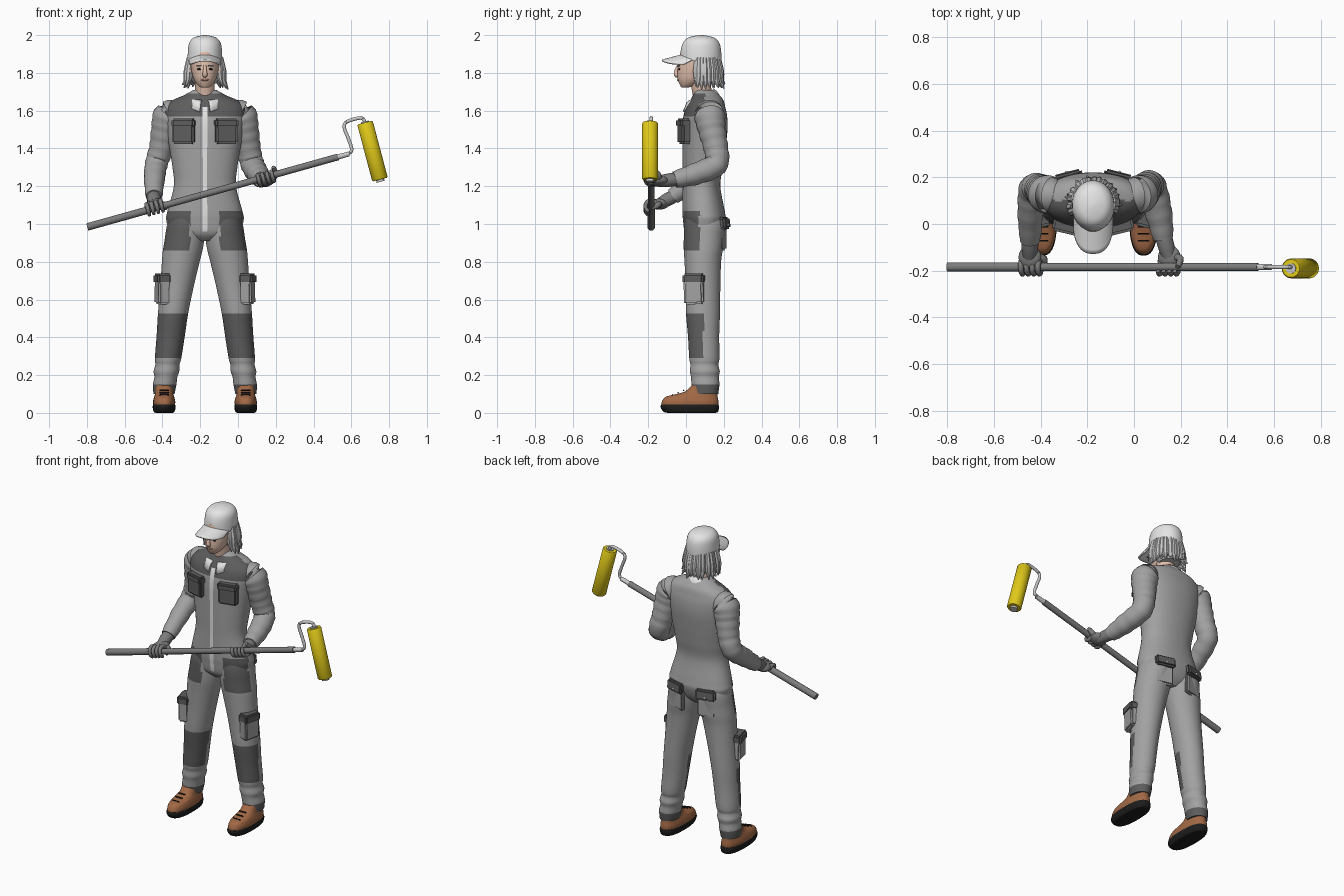
import bpy, bmesh, math, random
from mathutils import Vector as V, Matrix

cube = bpy.data.objects.get("Cube")
if cube:
    bpy.data.objects.remove(cube)
random.seed(4)
CX = -0.175                      # body centre line
X, Y, Z = V((1, 0, 0)), V((0, 1, 0)), V((0, 0, 1))
COLORS = dict(suit_grey=(.36, .36, .36), dark_panel=(.11, .11, .11), white=(.78, .78, .78),
              light_grey=(.58, .58, .58), skin=(.75, .52, .41), mid_grey=(.2, .2, .2),
              boot_brown=(.36, .14, .06), black=(.012, .012, .012), yellow=(.74, .58, .01),
              lips=(.5, .25, .2))
NAMES, MATS, PARTS = list(COLORS), [], []
for name, rgb in COLORS.items():
    m = bpy.data.materials.new(name)
    m.use_nodes = True
    m.diffuse_color = (*rgb, 1)
    m.node_tree.nodes["Principled BSDF"].inputs["Base Color"].default_value = (*rgb, 1)
    MATS.append(m)


def finish(name, bm, rule):
    """Turn a bmesh into an object; rule is a colour name or a function of the face centre."""
    bmesh.ops.recalc_face_normals(bm, faces=bm.faces)
    me = bpy.data.meshes.new(name)
    used = []
    for f in bm.faces:
        col = rule(f.calc_center_median()) if callable(rule) else rule
        if col not in used:
            used.append(col)
        f.material_index = used.index(col)
    bm.to_mesh(me)
    bm.free()
    for col in used:
        me.materials.append(MATS[NAMES.index(col)])
    ob = bpy.data.objects.new(name, me)
    bpy.context.scene.collection.objects.link(ob)
    PARTS.append(ob)
    return ob


def spline(keys, n):
    """Catmull-Rom through tuples."""
    out = []
    for i in range(len(keys) - 1):
        a, b, c, d = (keys[max(0, min(len(keys) - 1, i + k))] for k in (-1, 0, 1, 2))
        for j in range(n):
            t = j / n
            out.append([q + .5 * t * (r - p + t * (2 * p - 5 * q + 4 * r - s + t * (3 * (q - r) + s - p)))
                        for p, q, r, s in zip(a, b, c, d)])
    return out + [list(keys[-1])]


def ring(c, a, b, ra, rb, p=2, n=32):
    pts = []
    for i in range(n):
        t = (i + .5) * math.tau / n
        u, v = math.cos(t), math.sin(t)
        pts.append(c + a * math.copysign(abs(u) ** (2 / p), u) * max(ra, .001)
                   + b * math.copysign(abs(v) ** (2 / p), v) * max(rb, .001))
    return pts


def loft(name, rings, rule):
    bm = bmesh.new()
    loops = [[bm.verts.new(p) for p in r] for r in rings]
    n = len(loops[0])
    for lo, hi in zip(loops, loops[1:]):
        for i in range(n):
            bm.faces.new((lo[i], lo[(i + 1) % n], hi[(i + 1) % n], hi[i]))
    bm.faces.new(loops[0])
    bm.faces.new(loops[-1])
    return finish(name, bm, rule)


def stack(name, x, keys, rule, p=2, n=32, steps=4):
    """Horizontal rings: keys of height, x offset, y centre, half width, half depth."""
    return loft(name, [ring(V((x + k[1], k[2], k[0])), X, Y, k[3], k[4], p, n)
                       for k in spline(keys, steps)], rule)


def tube(name, keys, rule, n=16, steps=5, fold=0.0):
    """Round sweep: keys of x, y, z, radius."""
    ks = spline(keys, steps) if steps else keys
    rings = []
    for i, k in enumerate(ks):
        t = (V(ks[min(i + 1, len(ks) - 1)][:3]) - V(ks[max(i - 1, 0)][:3])).normalized()
        b = t.cross(Y if abs(t.x) > .8 else X).normalized()
        r = k[3] * (1 + fold * math.sin(i * 1.9))
        rings.append(ring(V(k[:3]), b.cross(t), b, r, r, 2, n))
    return loft(name, rings, rule)


def ball(name, loc, size, rule, rot=None):
    bm = bmesh.new()
    bmesh.ops.create_uvsphere(bm, u_segments=20, v_segments=12, radius=1, matrix=Matrix.Translation(loc)
                              @ (rot or Matrix()) @ Matrix.Diagonal((*size, 1)))
    return finish(name, bm, rule)


def box(name, loc, size, rule, turn=0, tilt=0, bevel=.01):
    bm = bmesh.new()
    bmesh.ops.create_cube(bm, size=1, matrix=Matrix.Translation(loc) @ Matrix.Rotation(turn, 4, 'Z')
                          @ Matrix.Rotation(tilt, 4, 'X') @ Matrix.Diagonal((*size, 1)))
    bmesh.ops.bevel(bm, geom=bm.edges[:], offset=bevel, segments=2, affect='EDGES')
    return finish(name, bm, rule)


# Overalls: torso with yoke, zip and hip pocket colouring
def suit_rule(c):
    off = abs(c.x - CX)
    if c.y < .05 and off < .008 and .96 < c.z < 1.62:
        return "white"
    if c.y < .1 and 1.57 < c.z < 1.69 and off < .235:
        return "dark_panel"
    if c.y < .07 and off > .08 and .86 < c.z < 1.07:
        return "dark_panel"
    return "suit_grey"


stack("overall_torso", CX, [
    (.91, 0, .09, .06, .06), (.95, 0, .09, .175, .095), (1.02, 0, .097, .205, .113),
    (1.07, 0, .093, .198, .112), (1.2, 0, .082, .165, .1), (1.3, 0, .088, .172, .107),
    (1.4, 0, .095, .188, .114), (1.5, 0, .1, .204, .12), (1.57, 0, .102, .216, .116),
    (1.62, 0, .105, .21, .103), (1.655, 0, .11, .172, .088), (1.68, 0, .108, .115, .072),
    (1.71, 0, .1, .06, .052)], suit_rule, p=2.2, n=64, steps=6)


# Legs, boots and pockets, one per side
def leg_rule(c):
    if c.z < .15 or (.29 < c.z < .525 and c.y < .092):
        return "dark_panel"
    return suit_rule(c) if c.z > .8 else "suit_grey"


for s, side in ((-1, "right"), (1, "left")):
    leg = [(.1, .217, .103, .056, .068), (.15, .213, .103, .062, .074), (.19, .207, .1, .061, .074),
           (.22, .204, .1, .068, .079), (.255, .199, .097, .064, .074), (.29, .195, .097, .07, .08),
           (.41, .181, .093, .075, .083), (.525, .169, .09, .08, .09), (.67, .148, .09, .089, .092),
           (.8, .128, .089, .1, .097), (.86, .118, .091, .105, .103), (.92, .108, .094, .105, .106),
           (1., .1, .098, .1, .107), (1.07, .095, .093, .08, .08)]
    stack(side + "_leg", CX, [(z, o * s, *r) for z, o, *r in leg], leg_rule, n=48, steps=5)
    fx = CX + .216 * s
    stack(side + "_sole", fx, [(0, 0, .03, .045, .125), (.006, 0, .025, .055, .145),
                               (.03, 0, .02, .061, .155), (.045, 0, .02, .058, .152)],
          "black", p=2.5, n=40)
    stack(side + "_boot", fx, [(.035, 0, .02, .057, .15), (.06, 0, .022, .059, .15), (.085, 0, .03, .053, .138),
                               (.1, 0, .058, .048, .108), (.115, 0, .082, .047, .085), (.15, 0, .1, .048, .066)],
          "boot_brown", p=2.4, n=40)
    for k in range(3):
        box(side + "_boot_lace", (fx, -.012 - .03 * k, .119 - .012 * k), (.05, .007, .008),
            "black", tilt=.3, bevel=.002)
    # cargo pocket with flap, wrapped on the outer front of the thigh
    px = CX + .228 * s
    box(side + "_cargo_pocket", (px - .004 * s, .045, .64), (.065, .105, .13), "suit_grey", turn=-.25 * s, tilt=.04)
    box(side + "_cargo_flap", (px - .002 * s, .043, .71), (.074, .113, .055), "dark_panel", turn=-.25 * s)
    # chest pocket with flap
    box(side + "_chest_pocket", (CX + .112 * s, -.008, 1.487), (.118, .05, .125), "dark_panel", turn=.24 * s)
    box(side + "_chest_flap", (CX + .112 * s, -.012, 1.535), (.124, .058, .045), "dark_panel", turn=.24 * s)
    # seat pocket with flap
    box(side + "_seat_pocket", (CX + .105 * s, .188, .925), (.115, .028, .13), "suit_grey", turn=-.25 * s)
    box(side + "_seat_flap", (CX + .107 * s, .204, 1.005), (.125, .034, .065), "dark_panel", turn=-.25 * s, tilt=.12)
    ball(side + "_seat_button", (CX + .112 * s, .222, .995), (.008, .006, .008), "light_grey")

# Sleeves
tube("right_sleeve", [(CX - .12, .12, 1.605, .05), (CX - .19, .125, 1.575, .08), (CX - .212, .135, 1.5, .073),
                      (CX - .232, .15, 1.4, .064), (CX - .258, .148, 1.315, .06), (CX - .268, .05, 1.235, .055),
                      (CX - .27, -.07, 1.145, .044)], "suit_grey", n=28, steps=6, fold=.035)
tube("left_sleeve", [(CX + .12, .12, 1.605, .05), (CX + .19, .125, 1.575, .08), (CX + .212, .137, 1.5, .073),
                     (CX + .23, .158, 1.4, .065), (CX + .252, .158, 1.315, .062), (CX + .28, .05, 1.265, .058),
                     (CX + .3, -.06, 1.235, .044)], "suit_grey", n=28, steps=6, fold=.035)

# Pole, frame and paint roller
PY = -.184
A, B = V((-.795, PY, .985)), V((.53, PY, 1.355))
D = (B - A).normalized()
U = V((-D.z, 0, D.x))
tube("pole", [(*A, .018), (*B, .018)], "mid_grey", n=20, steps=0)
tube("pole_sleeve", [(*(A - D * .003), .02), (*(A + D * .34), .02)], "mid_grey", n=20, steps=0)
tube("frame_socket", [(*(B - D * .01), .014), (*(B + D * .06), .013)], "light_grey", steps=0)
wire = [(.56, 1.364), (.585, 1.372), (.602, 1.395), (.585, 1.45), (.563, 1.51), (.575, 1.54),
        (.635, 1.56), (.662, 1.557), (.672, 1.535)]
tube("roller_frame", [(x, PY, z, .0095) for x, z in wire], "light_grey", n=12)
R0, R1 = V((.672, -.19, 1.537)), V((.752, -.19, 1.235))
RD = (R1 - R0).normalized()
tube("roller_cover", [(*(R0 + RD * d), r) for d, r in
                      ((0, .038), (.006, .0425), (.306, .0425), (.312, .038))], "yellow", n=32, steps=0)
tube("roller_core", [(*(R0 - RD * .006), .022), (*(R1 + RD * .012), .022)], "light_grey", steps=0)


# Gloved hands gripping the pole
def hand(side, x, wrist, start, sweep, flip):
    p = A + D * ((x - A.x) / D.x)
    palm = p + Y * .042 + U * .022 * flip
    rot = Matrix((D, Y, U)).transposed().to_4x4()
    tube(side + "_glove_wrist", [(*wrist, .036), (*((V(wrist) + palm) / 2), .036), (*palm, .03)], "mid_grey")
    ball(side + "_palm", palm, (.05, .052, .027), "mid_grey", rot)
    for k in range(4):
        c = p + D * (.025 * k - .0375)
        arc = [math.radians(start + sweep * j / 6) for j in range(7)]
        tube(side + "_finger", [(*(c + (Y * math.cos(a) + U * math.sin(a)) * .031), .0135 - .0007 * j)
                                for j, a in enumerate(arc)], "mid_grey", n=10, steps=2)
    tip = p + D * .055 + U * .04 * (1 if flip < 0 else -.4)
    tube(side + "_thumb", [(*(palm + D * .02), .017), (*(p + D * .055 + Y * .035), .016), (*tip, .011)],
         "mid_grey", n=10)


hand("right", -.44, (CX - .27, -.06, 1.15), 30, 215, 1)
hand("left", .145, (CX + .3, -.05, 1.237), -30, -205, -1)

# Head, neck and face
tube("neck", [(CX, .1, 1.63, .055), (CX, .085, 1.7, .052), (CX, .07, 1.78, .052)], "skin", n=24)
stack("head", CX, [(1.722, 0, -.005, .02, .018), (1.735, 0, .01, .038, .042), (1.765, 0, .03, .058, .074),
                   (1.81, 0, .05, .071, .095), (1.86, 0, .066, .077, .106), (1.91, 0, .07, .076, .1)],
      "skin", n=40)
tube("nose", [(CX, -.04, 1.84, .007), (CX, -.052, 1.81, .01), (CX, -.05, 1.79, .014), (CX, -.036, 1.783, .008)],
     "skin")
ball("mouth", (CX, -.04, 1.763), (.021, .007, .006), "lips")
for s, side in ((-1, "right"), (1, "left")):
    ball(side + "_eye", (CX + .03 * s, -.036, 1.82), (.012, .005, .005), "black")
    box(side + "_eyebrow", (CX + .031 * s, -.041, 1.838), (.032, .008, .006), "mid_grey", turn=.3 * s, bevel=.002)
    ball(side + "_ear", (CX + .078 * s, .055, 1.81), (.01, .018, .028), "skin")

# Hair: base mass plus flicked locks
stack("hair_base", CX, [(1.745, 0, .115, .06, .06), (1.78, 0, .11, .08, .085), (1.83, 0, .1, .085, .09),
                        (1.88, 0, .1, .085, .085)], "light_grey")
for row, count in ((0, 17), (1, 13)):
    for i in range(count):
        t = math.radians(-108 + 216 * i / (count - 1) + random.uniform(-5, 5))
        keys = []
        for rad, z, r in ((.082, 1.88, .016), (.094, 1.81, .021), (.098, 1.765, .017),
                          (random.uniform(.105, .128), 1.725 + random.uniform(-.015, .02), .003)):
            rad -= .012 * row
            keys.append((CX + rad * math.sin(t), .088 + rad * math.cos(t), z + .012 * row, r))
        tube("hair_lock", keys, "light_grey", n=8, steps=3)

# Cap with curved brim
stack("cap", CX, [(1.862, 0, .078, .087, .105), (1.868, 0, .078, .092, .109), (1.92, 0, .079, .09, .107),
                  (1.96, 0, .08, .083, .096), (1.985, 0, .08, .062, .072), (1.996, 0, .08, .03, .036),
                  (2., 0, .08, .004, .004)], "white", n=40)
ball("cap_button", (CX, .08, 1.994), (.01, .01, .006), "white")
bm = bmesh.new()
rows = []
for i in range(25):
    u = math.sin((i / 12 - 1) * math.pi / 2)
    root = .092 - .108 * math.sqrt(1 - (.9 * u) ** 2)
    front = -.01 - .118 * max(0, 1 - abs(u) ** 2.5) ** .5
    rows.append([bm.verts.new((CX + .085 * u, root + (front - root) * v / 6,
                               1.9 - .03 * v / 6 - .025 * u * u)) for v in range(7)])
for a, b in zip(rows, rows[1:]):
    for v in range(6):
        bm.faces.new((a[v], a[v + 1], b[v + 1], b[v]))
finish("cap_brim", bm, "white").modifiers.new("thickness", "SOLIDIFY").thickness = .009

# Shirt collar, open at the front with two points
bm = bmesh.new()
rows = []
for i in range(41):
    t = math.radians(14 + 332 * i / 40)
    sx, cy, back = math.sin(t), -math.cos(t), (1 - math.cos(t)) / 2
    point = max(0, 1 - min(i, 40 - i) / 5) * .02
    rows.append([bm.verts.new((CX + rx * sx, yc + ry * cy, zf + dz * back - drop * point))
                 for rx, ry, yc, zf, dz, drop in ((.068, .066, .083, 1.655, .06, 0),
                                                  (.09, .082, .083, 1.65, .052, .3),
                                                  (.115, .105, .085, 1.615, .048, 1))])
for a, b in zip(rows, rows[1:]):
    for v in range(2):
        bm.faces.new((a[v], a[v + 1], b[v + 1], b[v]))
finish("collar", bm, "white").modifiers.new("thickness", "SOLIDIFY").thickness = .009

# Smooth shading with sharp creases kept
bpy.ops.object.select_all(action='DESELECT')
for ob in PARTS:
    ob.select_set(True)
bpy.context.view_layer.objects.active = PARTS[0]
bpy.ops.object.shade_smooth_by_angle(angle=math.radians(40))
